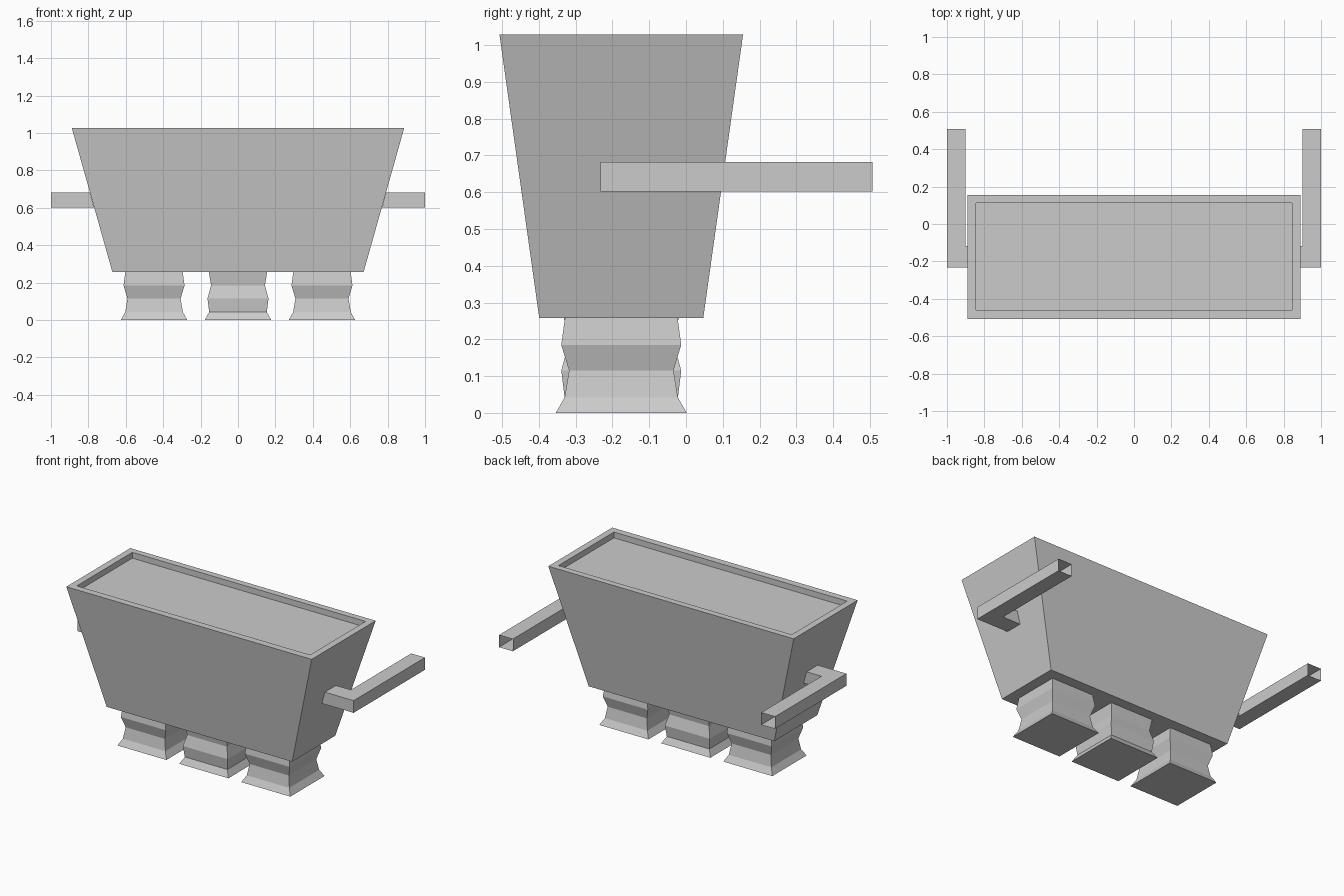
import bpy, bmesh

if "Cube" in bpy.data.objects:
    bpy.data.objects.remove(bpy.data.objects["Cube"])

CY = -0.176  # y centre of the tub and feet


def new_object(name, bm):
    bmesh.ops.recalc_face_normals(bm, faces=bm.faces)
    mesh = bpy.data.meshes.new(name)
    bm.to_mesh(mesh)
    bm.free()
    obj = bpy.data.objects.new(name, mesh)
    bpy.context.collection.objects.link(obj)
    return obj


def loft(name, rings, cap_top=True):
    """Stack rectangles given as (cx, cy, half_x, half_y, z)."""
    bm = bmesh.new()
    loops = [[bm.verts.new((cx + sx * hx, cy + sy * hy, z))
              for sx, sy in ((-1, -1), (1, -1), (1, 1), (-1, 1))]
             for cx, cy, hx, hy, z in rings]
    for a, b in zip(loops, loops[1:]):
        for i in range(4):
            j = (i + 1) % 4
            bm.faces.new((a[i], a[j], b[j], b[i]))
    bm.faces.new(loops[0][::-1])
    if cap_top:
        bm.faces.new(loops[-1])
    return new_object(name, bm)


# Tapered tub with a rim and a shallow recessed top
loft("tub", [
    (0, CY, 0.672, 0.223, 0.258),
    (0, CY, 0.889, 0.331, 1.028),
    (0, CY + 0.002, 0.845, 0.287, 1.028),
    (0, CY + 0.002, 0.845, 0.287, 0.99),
])

# Ridged feet: the outer pair share one profile, the middle one differs
heights = (0.0, 0.042, 0.115, 0.185, 0.259)
outer = (0.178, 0.154, 0.142, 0.163, 0.153)
middle = (0.178, 0.154, 0.163, 0.144, 0.156)
for name, x, profile in (("foot_left", -0.449, outer),
                         ("foot_middle", 0, middle),
                         ("foot_right", 0.449, outer)):
    loft(name, [(x, CY, h, h, z) for h, z in zip(profile, heights)],
         cap_top=False)

# L-shaped arms, open at the rear tips
plan = ((0.77, -0.232), (1.0, -0.232), (1.0, 0.507),
        (0.9, 0.507), (0.9, -0.117), (0.77, -0.117))
for name, side in (("arm_left", -1), ("arm_right", 1)):
    bm = bmesh.new()
    base = bm.faces.new([bm.verts.new((side * x, y, 0.602)) for x, y in plan])
    ext = bmesh.ops.extrude_face_region(bm, geom=[base], use_keep_orig=True)
    top = [v for v in ext["geom"] if isinstance(v, bmesh.types.BMVert)]
    bmesh.ops.translate(bm, verts=top, vec=(0, 0, 0.08))
    for v in top:  # follow the slope of the tub side
        if abs(v.co.x) < 0.8:
            v.co.x += side * 0.022
    tips = [f for f in bm.faces
            if all(v.co.y > 0.5 or abs(v.co.x) < 0.8 for v in f.verts)]
    bmesh.ops.delete(bm, geom=tips, context='FACES_ONLY')
    new_object(name, bm)
